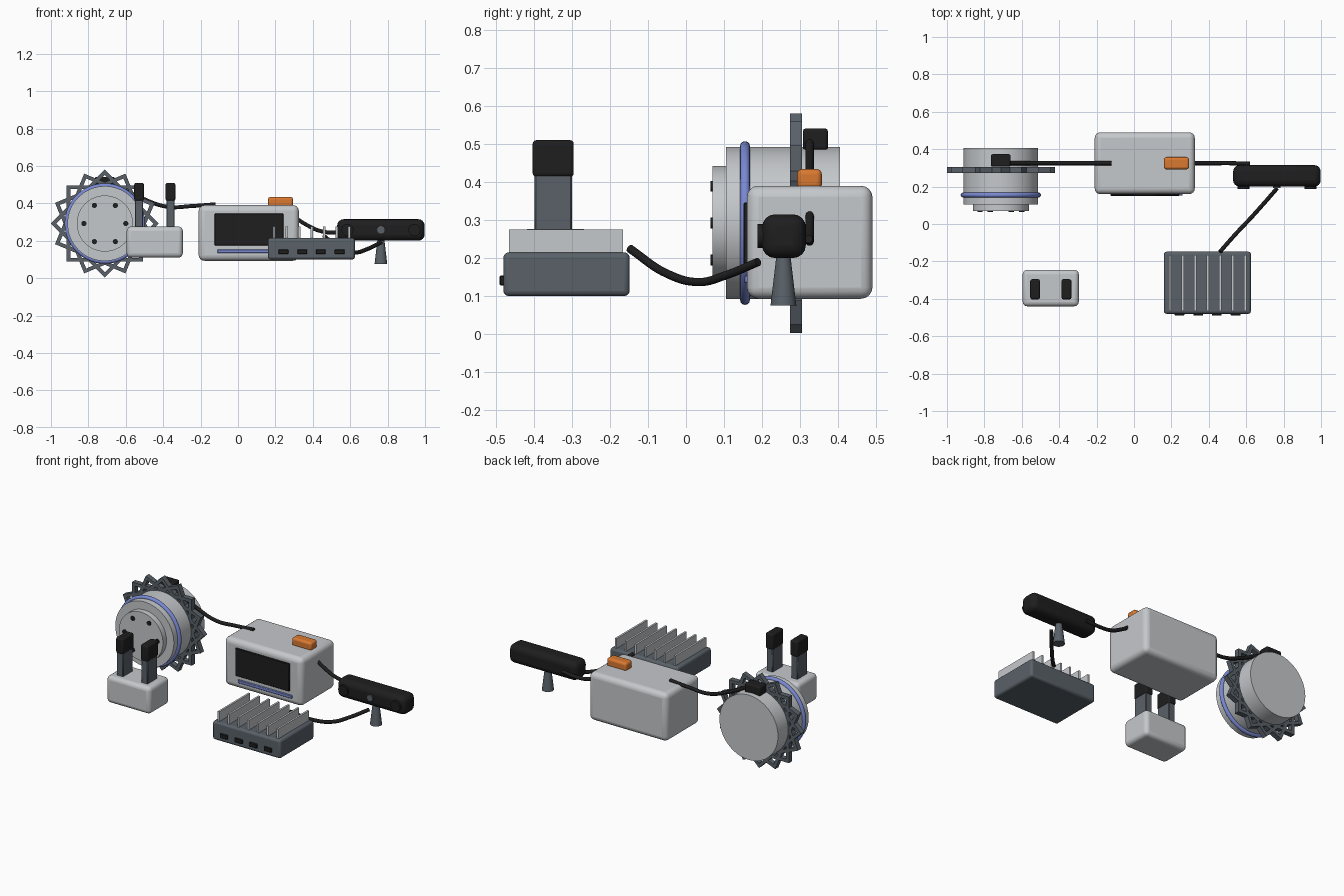
import bpy, math
from mathutils import Vector

cube = bpy.data.objects.get("Cube")
if cube:
    bpy.data.objects.remove(cube)


def make_material(name, r, g, b):
    m = bpy.data.materials.new(name)
    m.use_nodes = True
    m.diffuse_color = (r, g, b, 1)
    m.node_tree.nodes["Principled BSDF"].inputs["Base Color"].default_value = (r, g, b, 1)
    return m


light = make_material("light grey", 0.56, 0.58, 0.6)
slate = make_material("slate grey", 0.1, 0.12, 0.14)
black = make_material("soft black", 0.013, 0.013, 0.014)
blue = make_material("accent blue", 0.19, 0.25, 0.65)
orange = make_material("signal orange", 0.7, 0.19, 0.03)


def finish(ob, name, mat, bevel=0, segments=4):
    ob.name = name
    ob.data.materials.clear()
    ob.data.materials.append(mat)
    if bevel:
        mod = ob.modifiers.new("rounding", 'BEVEL')
        mod.width = bevel
        mod.segments = segments
    bpy.ops.object.shade_smooth_by_angle(angle=math.radians(35))
    return ob


def box(name, mat, x, y, z, bevel=0, segments=4):
    """Box from (min, max) ranges on each axis."""
    ranges = (x, y, z)
    bpy.ops.mesh.primitive_cube_add(size=1, location=[(a + b) / 2 for a, b in ranges])
    ob = bpy.context.object
    ob.scale = [b - a for a, b in ranges]
    bpy.ops.object.transform_apply(location=False, rotation=False, scale=True)
    return finish(ob, name, mat, bevel, segments)


def disc(name, mat, x, z, radius, y, vertices=48, bevel=0):
    """Cylinder lying along y between two y values."""
    bpy.ops.mesh.primitive_cylinder_add(vertices=vertices, radius=radius, depth=y[1] - y[0],
                                        location=(x, sum(y) / 2, z), rotation=(math.pi / 2, 0, 0))
    return finish(bpy.context.object, name, mat, bevel, 2)


def cable(name, points, radius=0.011):
    """Smooth tube through the given points."""
    curve = bpy.data.curves.new(name, 'CURVE')
    curve.dimensions = '3D'
    curve.bevel_depth = radius
    curve.bevel_resolution = 3
    curve.use_fill_caps = True
    spline = curve.splines.new('BEZIER')
    spline.bezier_points.add(len(points) - 1)
    for bp, p in zip(spline.bezier_points, points):
        bp.co = Vector(p)
        bp.handle_left_type = bp.handle_right_type = 'AUTO'
    ob = bpy.data.objects.new(name, curve)
    bpy.context.collection.objects.link(ob)
    curve.materials.append(black)


# Motor: drum, front hub, bolts and accent ring
MX, MZ = -0.712, 0.292
disc("motor_drum", light, MX, MZ, 0.2, (0.105, 0.405), 64)
disc("motor_hub", light, MX, MZ, 0.15, (0.07, 0.12), 64)
for i in range(6):
    a = i * math.pi / 3
    disc(f"hub_bolt_{i + 1}", black, MX + 0.112 * math.cos(a), MZ + 0.112 * math.sin(a),
         0.014, (0.065, 0.08), 16)
bpy.ops.mesh.primitive_torus_add(location=(MX, 0.155, MZ), rotation=(math.pi / 2, 0, 0),
                                 major_radius=0.202, minor_radius=0.013,
                                 major_segments=64, minor_segments=12)
finish(bpy.context.object, "accent_ring", blue)

# Toothed lattice ring: bars tangent to the drum, crossing into points
REACH, BAR = 0.204, 0.02
for i in range(16):
    a = math.pi / 8 * i + math.pi / 4
    bar = box(f"lattice_bar_{i + 1}", slate, (-REACH, REACH), (-0.016, 0.016),
              (REACH - BAR, REACH))
    for v in bar.data.vertices:
        v.co.z += REACH - BAR / 2
    bar.location = (MX, 0.289, MZ)
    bar.rotation_euler = (0, a, 0)

# Motor plug and cable to the control box
box("motor_plug", black, (-0.765, -0.66), (0.307, 0.373), (0.483, 0.541), 0.008, 2)
cable("motor_cable", [(-0.68, 0.325, 0.51), (-0.52, 0.325, 0.43), (-0.38, 0.325, 0.382),
                      (-0.24, 0.325, 0.386), (-0.12, 0.325, 0.395)])

# Control box with screen, light strip and button
box("control_box", light, (-0.21, 0.325), (0.16, 0.49), (0.093, 0.39), 0.03)
box("screen", black, (-0.125, 0.243), (0.151, 0.17), (0.175, 0.346), 0.003, 1)
box("light_strip", blue, (-0.11, 0.26), (0.152, 0.17), (0.134, 0.154), 0.003, 1)
box("button", orange, (0.16, 0.295), (0.292, 0.357), (0.38, 0.434), 0.014)

# Sensor bar with lenses and conical stand
cable("sensor_cable", [(0.31, 0.325, 0.32), (0.37, 0.325, 0.283), (0.44, 0.325, 0.252),
                       (0.52, 0.325, 0.243), (0.62, 0.322, 0.25)])
box("sensor_bar", black, (0.53, 0.998), (0.2, 0.315), (0.2, 0.315), 0.034)
for side, x in (("right", 0.585), ("left", 0.943)):
    disc(f"{side}_lens", black, x, 0.258, 0.032, (0.188, 0.21), 32)
disc("centre_lens", slate, 0.764, 0.258, 0.02, (0.192, 0.21), 24)
bpy.ops.mesh.primitive_cone_add(vertices=32, radius1=0.034, radius2=0.018, depth=0.135,
                                location=(0.764, 0.256, 0.1425))
finish(bpy.context.object, "sensor_stand", slate)

# Finned computing unit with ports
box("unit_body", slate, (0.16, 0.625), (-0.48, -0.148), (0.1, 0.215), 0.014, 3)
for i in range(7):
    x = 0.193 + i * 0.067
    box(f"cooling_fin_{i + 1}", light, (x - 0.006, x + 0.006), (-0.465, -0.165), (0.21, 0.275))
for i in range(4):
    x = 0.243 + i * 0.1
    box(f"port_{i + 1}", black, (x - 0.026, x + 0.026), (-0.49, -0.47), (0.128, 0.154), 0.003, 1)
cable("unit_cable", [(0.46, -0.148, 0.225), (0.545, -0.052, 0.16), (0.627, 0.035, 0.137),
                     (0.69, 0.105, 0.155), (0.764, 0.19, 0.19)])

# Gripper: base and two padded fingers
box("gripper_base", light, (-0.595, -0.295), (-0.44, -0.245), (0.11, 0.276), 0.024)
for side, x in (("right", -0.529), ("left", -0.361)):
    box(f"{side}_finger", slate, (x - 0.022, x + 0.022), (-0.398, -0.3), (0.26, 0.43), 0.004, 1)
    box(f"{side}_finger_pad", black, (x - 0.026, x + 0.026), (-0.403, -0.295),
        (0.413, 0.51), 0.01, 3)
